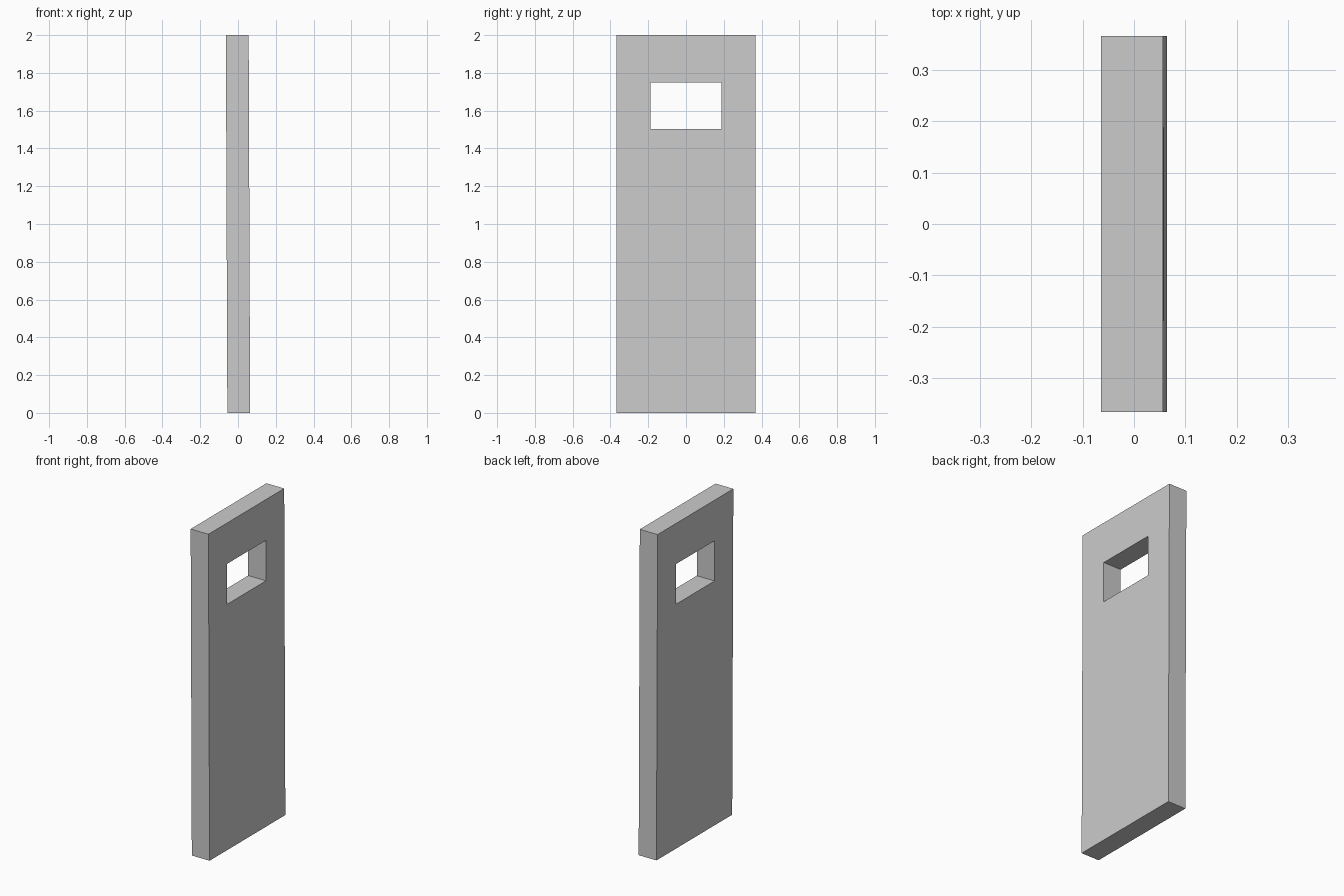
import bpy, bmesh

if "Cube" in bpy.data.objects:
    bpy.data.objects.remove(bpy.data.objects["Cube"])

HALF_T = 0.0603   # half thickness
LEAN = 0.0039     # slight backward lean per unit of height


def rect(half_width, z0, z1):
    return [(-half_width, z0), (half_width, z0), (half_width, z1), (-half_width, z1)]


outline = rect(0.367, 0.0, 2.0)
window = rect(0.188, 1.503, 1.75)

bm = bmesh.new()


def ring(points, side):
    return [bm.verts.new((side * HALF_T - LEAN * (z - 1), y, z)) for y, z in points]


# Outer edge and window opening on the front and back of the slab
out_a, out_b = ring(outline, -1), ring(outline, 1)
win_a, win_b = ring(window, -1), ring(window, 1)

# Join the rings: two faces with a hole, outer rim, window lining
for r, s in ((out_a, win_a), (out_b, win_b), (out_a, out_b), (win_a, win_b)):
    for i in range(4):
        j = (i + 1) % 4
        bm.faces.new((r[i], r[j], s[j], s[i]))
bmesh.ops.recalc_face_normals(bm, faces=bm.faces)

mesh = bpy.data.meshes.new("door_panel")
bm.to_mesh(mesh)
bm.free()
bpy.context.collection.objects.link(bpy.data.objects.new("door_panel", mesh))
